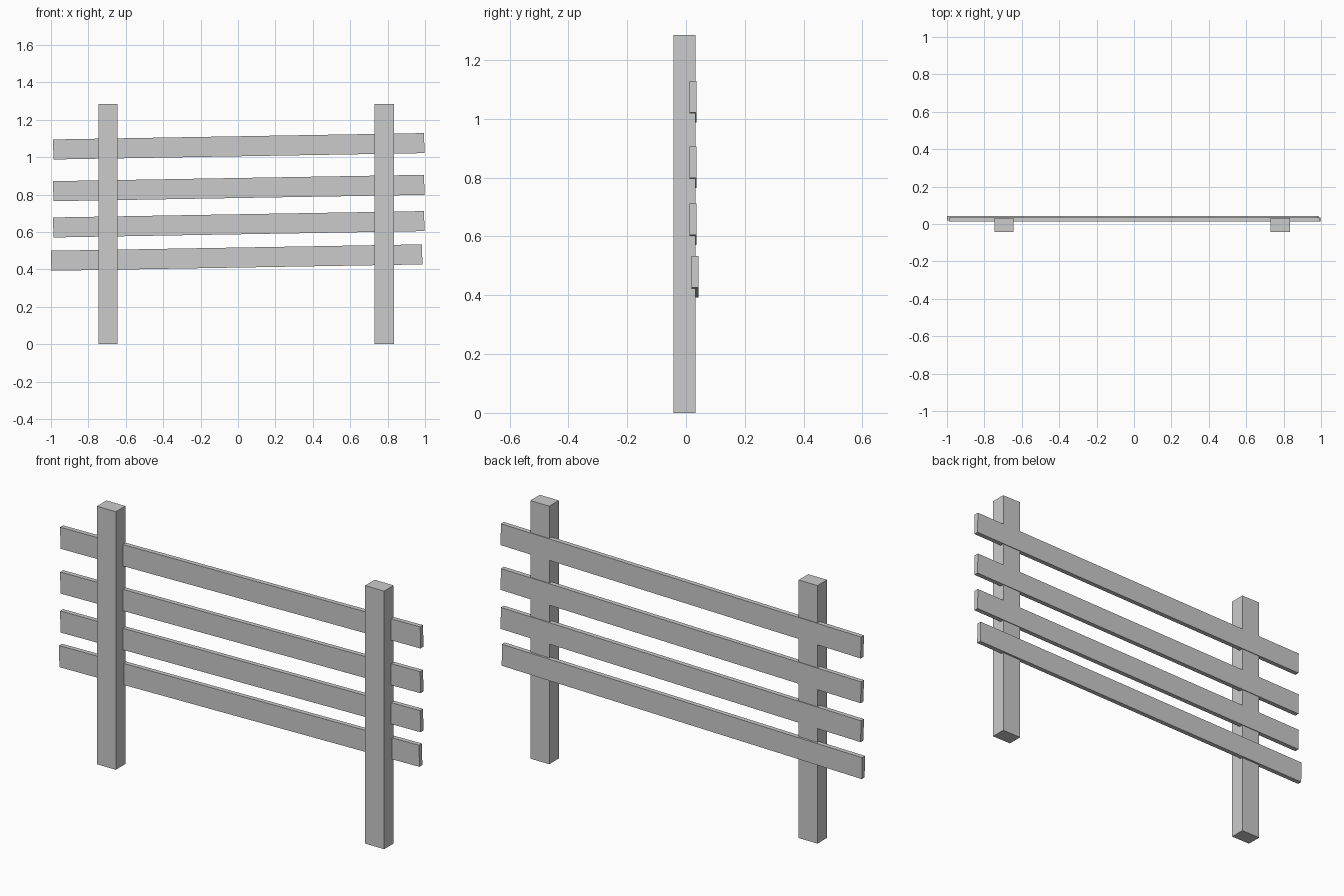
import bpy, math

if "Cube" in bpy.data.objects:
    bpy.data.objects.remove(bpy.data.objects["Cube"])


def box(name, center, size, tilt=0.0):
    bpy.ops.mesh.primitive_cube_add(size=1, location=center)
    ob = bpy.context.object
    ob.name = name
    ob.scale = size
    bpy.ops.object.transform_apply(location=False, rotation=False, scale=True)
    ob.rotation_euler.y = -tilt
    return ob


# Upright posts
HEIGHT = 1.285
for side, x in (("left", -0.695), ("right", 0.783)):
    box(f"{side}_post", (x, -0.0055, HEIGHT / 2), (0.104, 0.075, HEIGHT))

# Slightly tilted rails, let into the back of the posts: (x, y, z) centres
TILT = math.atan2(0.034, 1.984)
rails = [(0.004, 0.024, 1.058), (0.004, 0.024, 0.835),
         (0.004, 0.024, 0.641), (-0.007, 0.031, 0.463)]
for i, center in enumerate(rails, 1):
    box(f"rail_{i}", center, (1.984, 0.023, 0.107), TILT)
